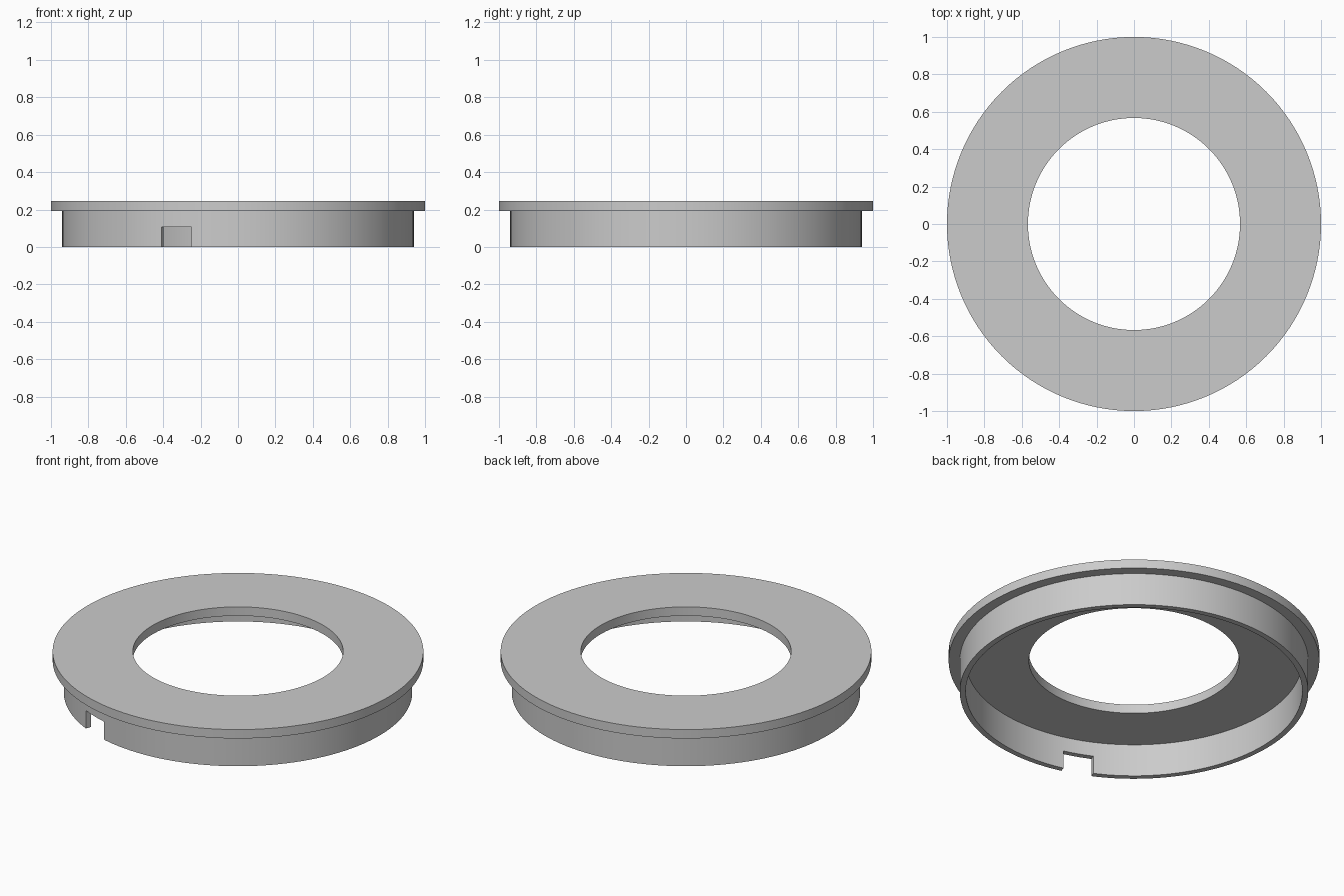
import bpy
import math

if "Cube" in bpy.data.objects:
    bpy.data.objects.remove(bpy.data.objects["Cube"])

SEGMENTS = 128
TOP, PLATE_Z = 0.246, 0.193
FLANGE_R, SKIRT_R, SKIRT_IN, HOLE_R = 1.0, 0.94, 0.908, 0.567

grey = bpy.data.materials.new("plain grey")
grey.use_nodes = True
colour = (0.6, 0.6, 0.6, 1)
grey.diffuse_color = colour
grey.node_tree.nodes["Principled BSDF"].inputs["Base Color"].default_value = colour


def lathe(name, profile):
    """Revolve a closed (radius, height) profile around z."""
    n = len(profile)
    verts, faces = [], []
    for s in range(SEGMENTS):
        a = 2 * math.pi * s / SEGMENTS
        verts += [(r * math.cos(a), r * math.sin(a), z) for r, z in profile]
        t = (s + 1) % SEGMENTS
        for i in range(n):
            j = (i + 1) % n
            faces.append((s * n + i, t * n + i, t * n + j, s * n + j))
    mesh = bpy.data.meshes.new(name)
    mesh.from_pydata(verts, [], faces)
    mesh.materials.append(grey)
    obj = bpy.data.objects.new(name, mesh)
    bpy.context.collection.objects.link(obj)
    return obj


# Flanged ring with a hollow skirt below, profile counter-clockwise
ring = lathe("flanged_ring", [
    (HOLE_R, PLATE_Z), (SKIRT_IN, PLATE_Z), (SKIRT_IN, 0), (SKIRT_R, 0),
    (SKIRT_R, PLATE_Z), (FLANGE_R, PLATE_Z), (FLANGE_R, TOP), (HOLE_R, TOP),
])

# Cutter for the cable notch in the skirt, front right
angle = math.radians(-110.6)
bpy.ops.mesh.primitive_cube_add(
    size=1, location=(0.92 * math.cos(angle), 0.92 * math.sin(angle), 0.0035),
    rotation=(0, 0, angle))
cutter = bpy.context.object
cutter.name = "notch_cutter"
cutter.scale = (0.2, 0.171, 0.207)
cutter.data.materials.append(grey)
cutter.hide_render = True
cutter.hide_set(True)

notch = ring.modifiers.new("notch", "BOOLEAN")
notch.operation = "DIFFERENCE"
notch.solver = "EXACT"
notch.object = cutter

# Apply the cut, remove the cutter, then smooth the round walls
bpy.context.view_layer.objects.active = ring
ring.select_set(True)
bpy.ops.object.modifier_apply(modifier=notch.name)
bpy.data.objects.remove(cutter)
bpy.ops.object.shade_smooth_by_angle(angle=math.radians(30))
